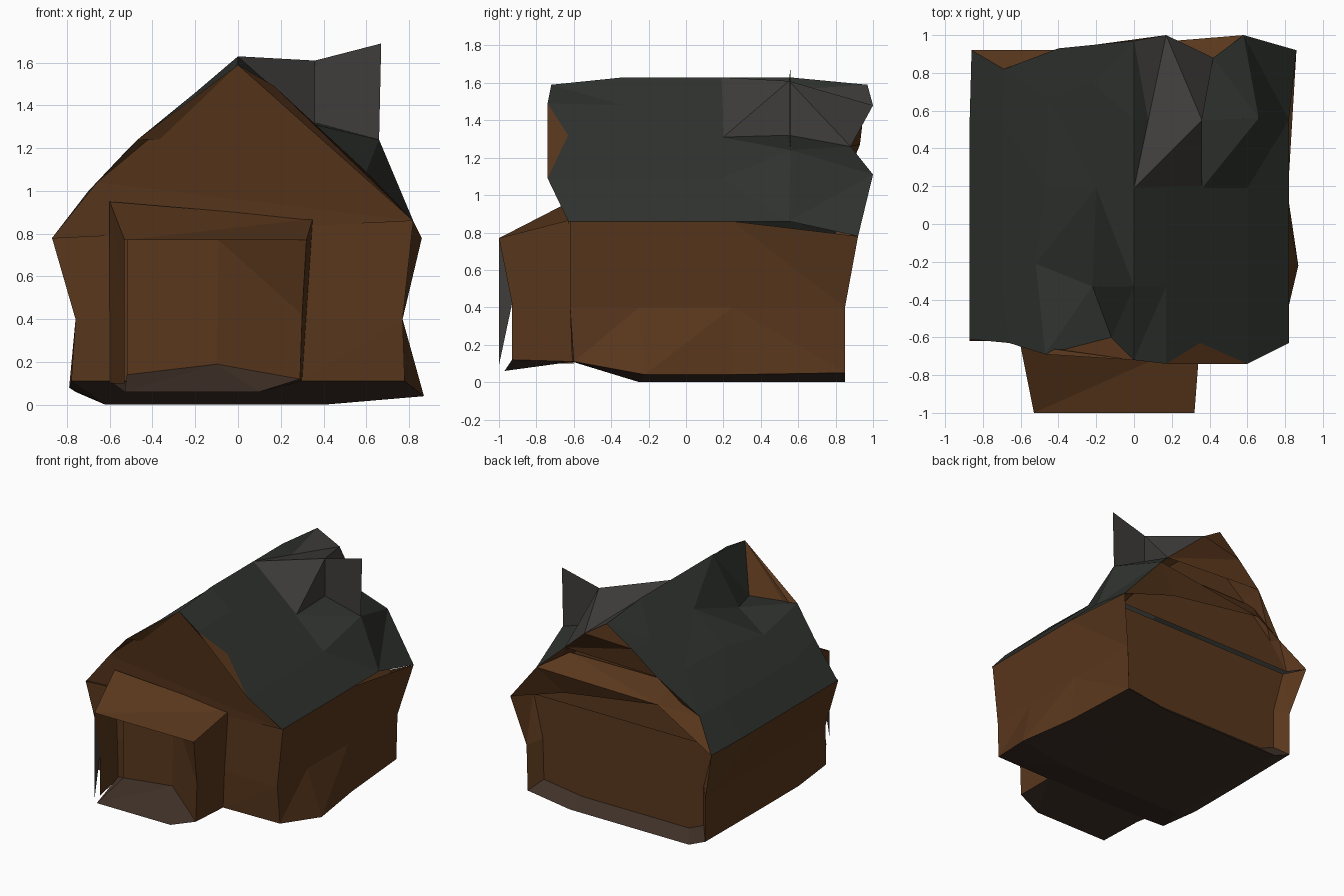
import bpy, bmesh
from mathutils import Vector

if "Cube" in bpy.data.objects:
    bpy.data.objects.remove(bpy.data.objects["Cube"])


def material(name, rgb):
    m = bpy.data.materials.new(name)
    m.diffuse_color = (*rgb, 1)
    m.use_nodes = True
    m.node_tree.nodes["Principled BSDF"].inputs["Base Color"].default_value = m.diffuse_color
    return m


ROOF = material("roof_slate", (0.028, 0.032, 0.027))
WALL = material("brown_wall", (0.10, 0.038, 0.012))
GREY = material("chimney_grey", (0.05, 0.047, 0.044))
FLOOR = material("dark_base", (0.05, 0.030, 0.021))


def finish(name, bm, mats):
    bmesh.ops.triangulate(bm, faces=[f for f in bm.faces if len(f.verts) > 3])
    bmesh.ops.recalc_face_normals(bm, faces=bm.faces)
    me = bpy.data.meshes.new(name)
    bm.to_mesh(me)
    bm.free()
    for m in mats:
        me.materials.append(m)
    ob = bpy.data.objects.new(name, me)
    bpy.context.collection.objects.link(ob)
    return ob


def panels(name, polygons, mat):
    """Joined flat panels, each given by its corner points."""
    bm = bmesh.new()
    for poly in polygons:
        bm.faces.new([bm.verts.new(p) for p in poly])
    bmesh.ops.remove_doubles(bm, verts=bm.verts, dist=0.001)
    return finish(name, bm, [mat])


def loft(name, profile, stations, tweaks, mats, pivot, recess):
    """Sweep an x-z profile along y, move single points, recess the back end."""
    rings = [[Vector(tweaks.get((s, i), (x, y, z))) for i, (x, z) in enumerate(profile)]
             for s, y in enumerate(stations)]
    rings.append([Vector((p.x * 0.9, recess, pivot + (p.z - pivot) * 0.9))
                  for p in rings[-1]])
    bm = bmesh.new()
    vs = [[bm.verts.new(p) for p in r] for r in rings]
    for s, (a, b) in enumerate(zip(vs, vs[1:])):
        for i in range(len(a) - 1):
            f = bm.faces.new((a[i], a[i + 1], b[i + 1], b[i]))
            f.material_index = 1 if s == len(stations) - 1 else 0
    for cap in (vs[0], vs[-1]):
        bm.faces.new(cap).material_index = 1
    return finish(name, bm, mats)


# Shared corner points of the back gable
ridge_end, back, dip = (0, .97, 1.59), (.17, 1.0, 1.48), (.42, .88, 1.26)
low_r, eave_r, eave_l = (.58, 1.0, 1.11), (.86, .92, .78), (-.86, .92, .78)
in1, out2, out3 = (-.69, .82, 1.0), (-.40, .93, 1.27), (-.20, .95, 1.44)

# Roof with ragged gable edges and a sunken notch on the left
roof_profile = [(-.87, .78), (-.70, 1.0), (-.47, 1.24), (-.20, 1.46), (0, 1.63),
                (.17, 1.48), (.36, 1.31), (.60, 1.09), (.82, .86)]
roof_tweaks = {
    (0, 0): (-.87, -.61, .78), (0, 1): (-.66, -.63, 1.04),
    (0, 2): (-.47, -.69, 1.24), (0, 3): (-.12, -.60, 1.24),
    (0, 4): (0, -.72, 1.59), (0, 5): (.17, -.74, 1.49), (0, 6): (.35, -.63, 1.32),
    (0, 7): (.60, -.74, 1.09), (0, 8): (.82, -.63, .86),
    (1, 2): (-.52, -.21, 1.19), (1, 3): (-.22, -.33, 1.28),
    (3, 2): (-.45, .66, 1.24), (3, 3): (-.22, .75, 1.43),
    (3, 6): (.36, .55, 1.32), (3, 7): (.66, .56, 1.24),
    (4, 0): eave_l, (4, 1): in1, (4, 2): out2, (4, 3): out3, (4, 4): ridge_end,
    (4, 5): back, (4, 6): dip, (4, 7): low_r, (4, 8): eave_r}
loft("gabled_roof", roof_profile, [-.65, -.33, .19, .55, .92], roof_tweaks,
     [ROOF, WALL], .80, .80)

# Overhanging ledges stepping down the back gable
low_l, under = (-.40, .92, 1.05), (.40, .92, .93)
panels("back_gable_top", [(ridge_end, back, dip, out2, out3)], WALL)
panels("back_gable_ledge", [(low_r, eave_r, under, low_l),
                            (low_l, in1, eave_l), (low_l, low_r, (.42, .82, 1.2),
                                                   (-.45, .81, 1.2), in1)], WALL)

# Walls and sloping underside
wall_profile = [(-.87, .78), (-.76, .40), (-.79, .08), (-.62, 0), (.40, 0),
                (.80, .04), (.77, .40), (.82, .86)]
wall_tweaks = {
    (0, 2): (-.78, -.60, .11), (0, 3): (-.60, -.61, .11), (0, 4): (.30, -.61, .11),
    (0, 5): (.78, -.60, .11), (1, 5): (.87, -.22, .04),
    (3, 2): (-.76, .85, .06), (3, 5): (.76, .85, .05),
    (3, 0): eave_l, (3, 7): eave_r}
walls = loft("walls", wall_profile, [-.62, -.25, .25, .85], wall_tweaks,
             [WALL, WALL, FLOOR], .78, .76)
for f in walls.data.polygons:
    if f.center.z < .12 and abs(f.normal.z) > .3:
        f.material_index = 2

# Chimney: peaked hood on the right slope with a thin upright fin
ridge, peak, foot, seat = (0, .19, 1.63), (.36, .55, 1.61), (.36, .20, 1.31), (.36, .55, 1.32)
panels("chimney_hood", [(ridge, peak, foot), (foot, peak, seat), (ridge, peak, back),
                        (ridge, back, ridge_end), (peak, back, dip),
                        (peak, dip, seat)], GREY)
panels("chimney_fin", [(seat, (.66, .56, 1.24), (.67, .56, 1.69), peak)], GREY)

# Porch: lean-to roof, side walls, recessed angled back and floor
tl, tr = (-.53, -1, .77), (.32, -1, .77)
bl, br = (-.60, -.65, .95), (.35, -.61, .87)
sl, sm = (-.52, -.66, .77), (-.09, -.66, .77)
fl, fm, fr = (-.52, -.66, .14), (-.10, -.66, .19), (.29, -.93, .12)
panels("porch_roof", [(tl, tr, br, bl), (tl, tr, sm, sl)], WALL)
panels("porch_right_wall", [(tr, (.30, -.93, .42), fr, (.30, -.60, .11), br)], WALL)
panels("porch_left_wall", [(tl, (-.53, -.93, .42), (-.53, -.93, .10),
                            (-.60, -.60, .10), bl)], WALL)
panels("porch_post", [(tl, (-.53, -1, .09), (-.53, -.93, .42))], GREY)
panels("porch_back", [(sl, sm, fm, fl), (sm, tr, (.30, -.93, .42), fr, fm)], WALL)
front_l, front_r = (-.53, -.97, .06), (.10, -.97, .06)
panels("porch_floor", [(fl, fm, fr, front_r, front_l),
                       (front_l, front_r, fr, (.30, -.60, .11), (-.60, -.60, .11))], FLOOR)
